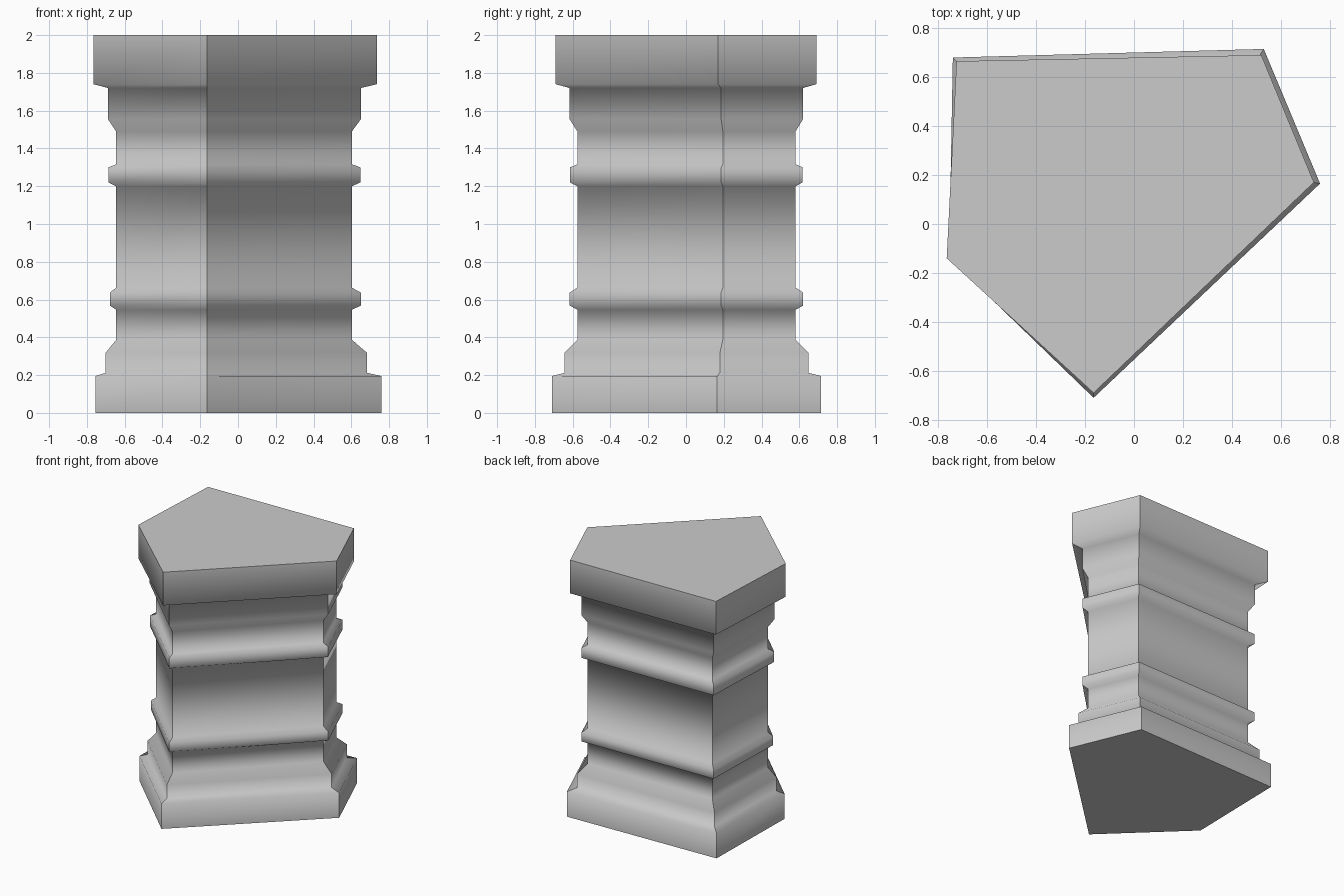
import bpy
import bmesh
from mathutils import Vector

cube = bpy.data.objects.get("Cube")
if cube:
    bpy.data.objects.remove(cube)

# One stone colour for the whole pedestal
stone = bpy.data.materials.new("grey_stone")
stone.use_nodes = True
colour = (0.6, 0.6, 0.6, 1)
stone.diffuse_color = colour
stone.node_tree.nodes["Principled BSDF"].inputs["Base Color"].default_value = colour

# Five-sided outlines: plinth, cap and the narrow shaft between them
plinth = [(-.165, -.71), (.76, .165), (.53, .715), (-.74, .68), (-.755, -.14)]
cap = [(-.165, -.69), (.735, .17), (.52, .69), (-.725, .665), (-.765, -.14)]
shaft = [(-.165, -.575), (.603, .195), (.445, .58), (-.62, .56), (-.645, -.095)]

# Moulding profile: height and how far the outline draws in to the shaft
lower = [(0, 0), (.195, 0), (.212, .49), (.318, .49), (.387, 1),
         (.546, 1), (.568, .7), (.637, .7), (.663, 1)]
upper = [(1.2, 1), (1.22, .66), (1.3, .66), (1.316, 1),
         (1.49, 1), (1.555, .64), (1.72, .64), (1.74, 0), (2, 0)]

bm = bmesh.new()


def ring(outline, z, t):
    points = [Vector(a).lerp(Vector(b), t) for a, b in zip(outline, shaft)]
    return [bm.verts.new((p.x, p.y, z)) for p in points]


rings = [ring(plinth, z, t) for z, t in lower] + [ring(cap, z, t) for z, t in upper]

# Sides and end faces
sides = len(shaft)
for low, high in zip(rings, rings[1:]):
    for i in range(sides):
        j = (i + 1) % sides
        bm.faces.new((low[i], low[j], high[j], high[i]))
bm.faces.new(reversed(rings[0]))
bm.faces.new(rings[-1])

# Soft mouldings, with crisp corners and end rims
for face in bm.faces:
    face.smooth = True
rim_heights = (0, 2)
for edge in bm.edges:
    a, b = (v.co.z for v in edge.verts)
    edge.smooth = abs(a - b) < .001 and not any(abs(a - z) < .001 for z in rim_heights)

mesh = bpy.data.meshes.new("pedestal")
bm.to_mesh(mesh)
bm.free()
mesh.materials.append(stone)
bpy.context.collection.objects.link(bpy.data.objects.new("pedestal", mesh))
